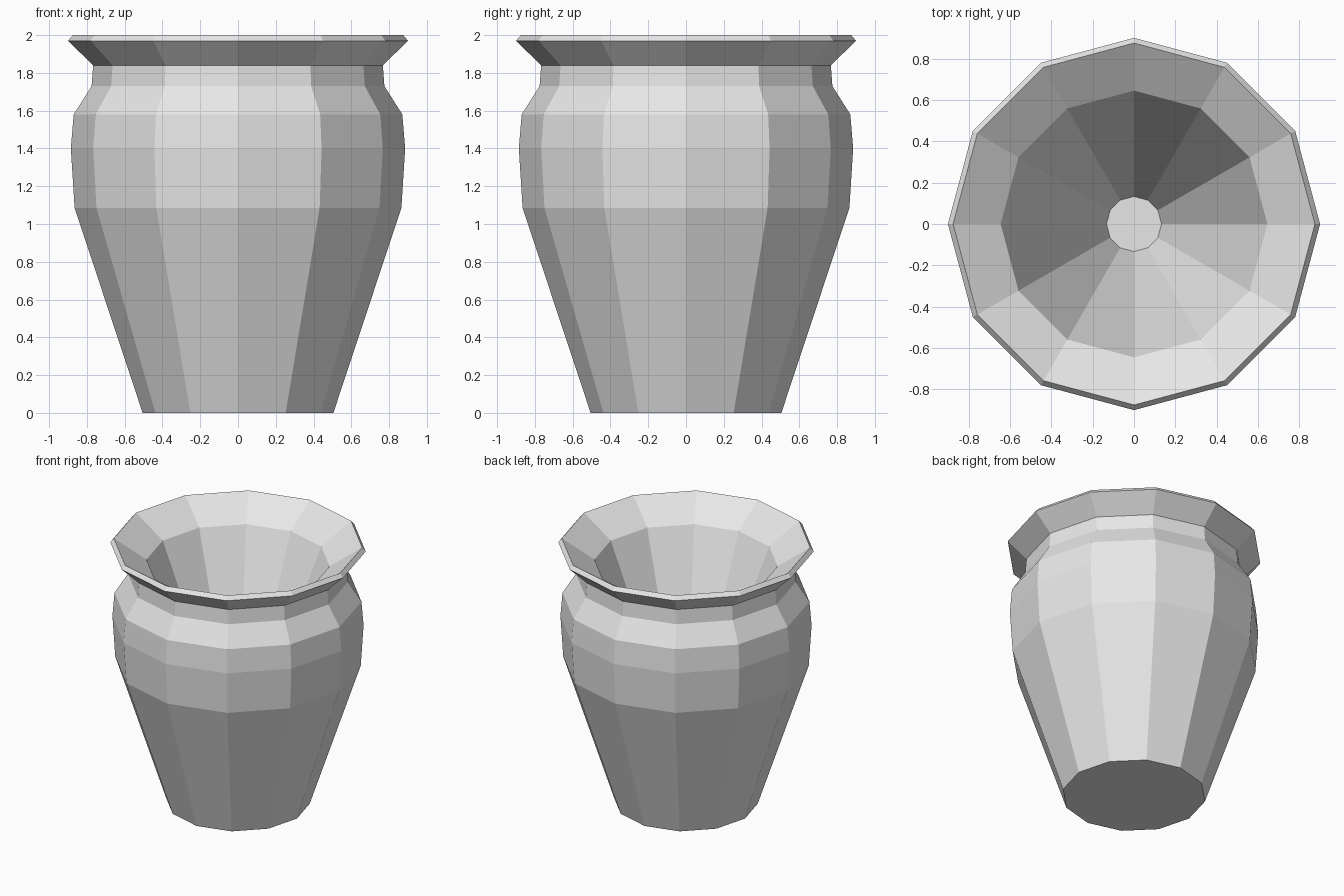
import bpy
import bmesh
from math import cos, sin, tau

SIDES = 12

cube = bpy.data.objects.get("Cube")
if cube:
    bpy.data.objects.remove(cube, do_unlink=True)

# Single plain clay colour
clay = bpy.data.materials.new("grey_clay")
clay.use_nodes = True
clay.diffuse_color = (0.8, 0.8, 0.8, 1)
clay.node_tree.nodes["Principled BSDF"].inputs["Base Color"].default_value = clay.diffuse_color

# Profile as (radius, height): outer wall, flared lip, then hollow inside
outer_wall = [(0.505, 0), (0.865, 1.085), (0.885, 1.4), (0.87, 1.58), (0.775, 1.73), (0.767, 1.84)]
lip = [(0.9, 1.97), (0.875, 2)]
hollow = [(0.645, 1.845), (0.133, 0.62)]


def lathe(name, profile, material):
    """Turn a profile about z into a flat-faced solid with both ends capped."""
    bm = bmesh.new()
    rings = [[bm.verts.new((r * cos(tau * i / SIDES), r * sin(tau * i / SIDES), z))
              for i in range(SIDES)] for r, z in profile]
    for low, high in zip(rings, rings[1:]):
        for i in range(SIDES):
            j = (i + 1) % SIDES
            bm.faces.new((low[i], low[j], high[j], high[i]))
    bm.faces.new(rings[0][::-1])
    bm.faces.new(rings[-1])
    bmesh.ops.recalc_face_normals(bm, faces=bm.faces)
    mesh = bpy.data.meshes.new(name)
    bm.to_mesh(mesh)
    bm.free()
    mesh.materials.append(material)
    obj = bpy.data.objects.new(name, mesh)
    bpy.context.collection.objects.link(obj)
    return obj


# Vase body with lip and tapering hollow
lathe("vase", outer_wall + lip + hollow, clay)
